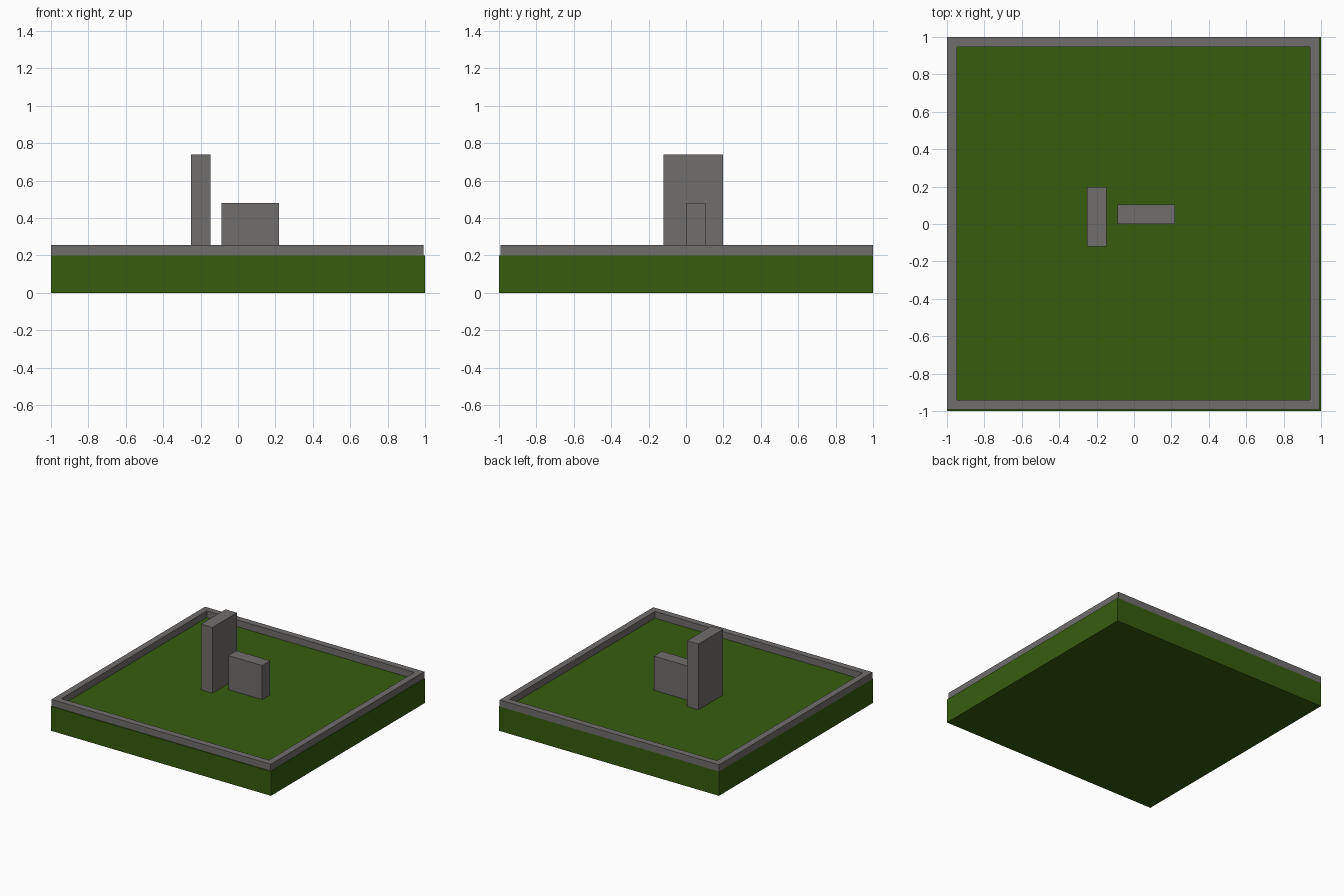
import bpy

if "Cube" in bpy.data.objects:
    bpy.data.objects.remove(bpy.data.objects["Cube"])


def material(name, rgb):
    m = bpy.data.materials.new(name)
    m.diffuse_color = (*rgb, 1)
    m.use_nodes = True
    m.node_tree.nodes["Principled BSDF"].inputs["Base Color"].default_value = m.diffuse_color
    return m


green = material("grass_green", (0.038, 0.110, 0.0045))
grey = material("stone_grey", (0.165, 0.156, 0.150))


def box(name, x, y, z, mat):
    """Box from (min, max) ranges on each axis."""
    r = (x, y, z)
    bpy.ops.mesh.primitive_cube_add(size=1, location=[(a + b) / 2 for a, b in r])
    ob = bpy.context.object
    ob.name = name
    for v in ob.data.vertices:
        v.co = [c * (b - a) for c, (a, b) in zip(v.co, r)]
    ob.data.materials.append(mat)
    return ob


# Ground block
box("grass_base", (-1, 1), (-1, 1), (0, 0.2), green)

# Low wall around the edge, set very slightly towards the back left
x0, x1, y0, y1, t = -1.0, 0.993, -0.993, 1.0, 0.053
z = (0.2, 0.255)
box("wall_front", (x0, x1), (y0, y0 + t), z, grey)
box("wall_back", (x0, x1), (y1 - t, y1), z, grey)
box("wall_left", (x0, x0 + t), (y0 + t, y1 - t), z, grey)
box("wall_right", (x1 - t, x1), (y0 + t, y1 - t), z, grey)

# Standing slabs
box("tall_slab", (-0.252, -0.148), (-0.12, 0.197), (0.2, 0.74), grey)
box("short_slab", (-0.087, 0.22), (0.0, 0.104), (0.2, 0.48), grey)
